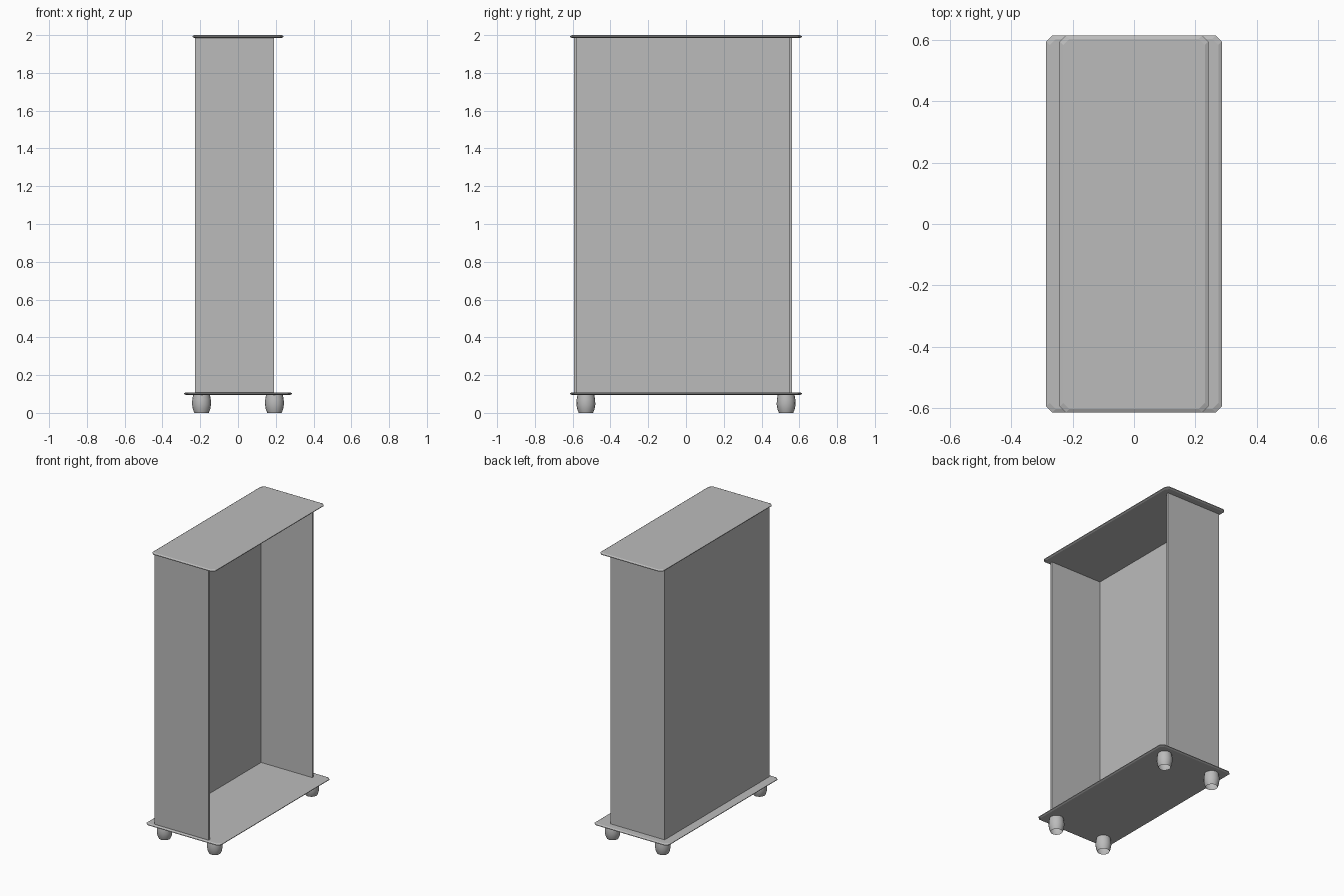
import bpy
import bmesh
import math

cube = bpy.data.objects.get("Cube")
if cube:
    bpy.data.objects.remove(cube, do_unlink=True)

GREY = (0.5, 0.5, 0.5, 1.0)
grey = bpy.data.materials.new("plain grey")
grey.use_nodes = True
grey.diffuse_color = GREY
grey.node_tree.nodes["Principled BSDF"].inputs["Base Color"].default_value = GREY


def finish(name, bm):
    bmesh.ops.recalc_face_normals(bm, faces=bm.faces)
    mesh = bpy.data.meshes.new(name)
    bm.to_mesh(mesh)
    bm.free()
    mesh.materials.append(grey)
    obj = bpy.data.objects.new(name, mesh)
    bpy.context.collection.objects.link(obj)
    return obj


def loft(bm, rings, cap_start=True, cap_end=True):
    loops = [[bm.verts.new(p) for p in ring] for ring in rings]
    n = len(loops[0])
    for a, b in zip(loops, loops[1:]):
        for i in range(n):
            j = (i + 1) % n
            bm.faces.new((a[i], a[j], b[j], b[i]))
    if cap_start:
        bm.faces.new(loops[0][::-1])
    if cap_end:
        bm.faces.new(loops[-1])


def box(name, x, y, z):
    bm = bmesh.new()
    rings = [[(x[0], y[0], h), (x[1], y[0], h), (x[1], y[1], h), (x[0], y[1], h)]
             for h in z]
    loft(bm, rings)
    return finish(name, bm)


def board(name, hx, hy, z0, z1, cut=0.02, edge=0.011):
    """Flat board with clipped corners and a pointed, chamfered rim."""
    def ring(inset, z):
        a, b = hx - inset, hy - inset
        return [(a, cut - b, z), (a, b - cut, z), (a - cut, b, z), (cut - a, b, z),
                (-a, b - cut, z), (-a, cut - b, z), (cut - a, -b, z), (a - cut, -b, z)]
    t = z1 - z0
    bm = bmesh.new()
    loft(bm, [ring(edge, z0), ring(0, z0 + t * 0.35),
              ring(0, z0 + t * 0.65), ring(edge, z1)])
    return finish(name, bm)


def foot(name, x, y, sides=16):
    """Barrel-shaped foot, open underneath."""
    profile = [(0.038, 0), (0.046, 0.02), (0.05, 0.045), (0.049, 0.07), (0.044, 0.098)]
    bm = bmesh.new()
    loft(bm, [[(x + r * math.cos(math.tau * i / sides),
                y + r * math.sin(math.tau * i / sides), z) for i in range(sides)]
              for r, z in profile], cap_start=False)
    obj = finish(name, bm)
    bpy.ops.object.select_all(action="DESELECT")
    obj.select_set(True)
    bpy.context.view_layer.objects.active = obj
    bpy.ops.object.shade_smooth_by_angle(angle=math.radians(40))


# Base and top boards
BASE_TOP, TOP_UNDER = 0.109, 1.985
board("base_board", 0.286, 0.614, 0.095, BASE_TOP)
board("top_board", 0.242, 0.614, TOP_UNDER, 2.0)

# Upright panels, open on the +x side
height = (BASE_TOP, TOP_UNDER)
box("back_panel", (-0.228, -0.204), (-0.593, 0.56), height)
box("front_side_panel", (-0.204, 0.19), (-0.593, -0.577), height)
box("rear_side_panel", (-0.204, 0.19), (0.545, 0.56), height)

# Four feet
for side, x in (("left", 0.193), ("right", -0.193)):
    for end, y in (("front", -0.53), ("rear", 0.53)):
        foot(f"{end}_{side}_foot", x, y)
